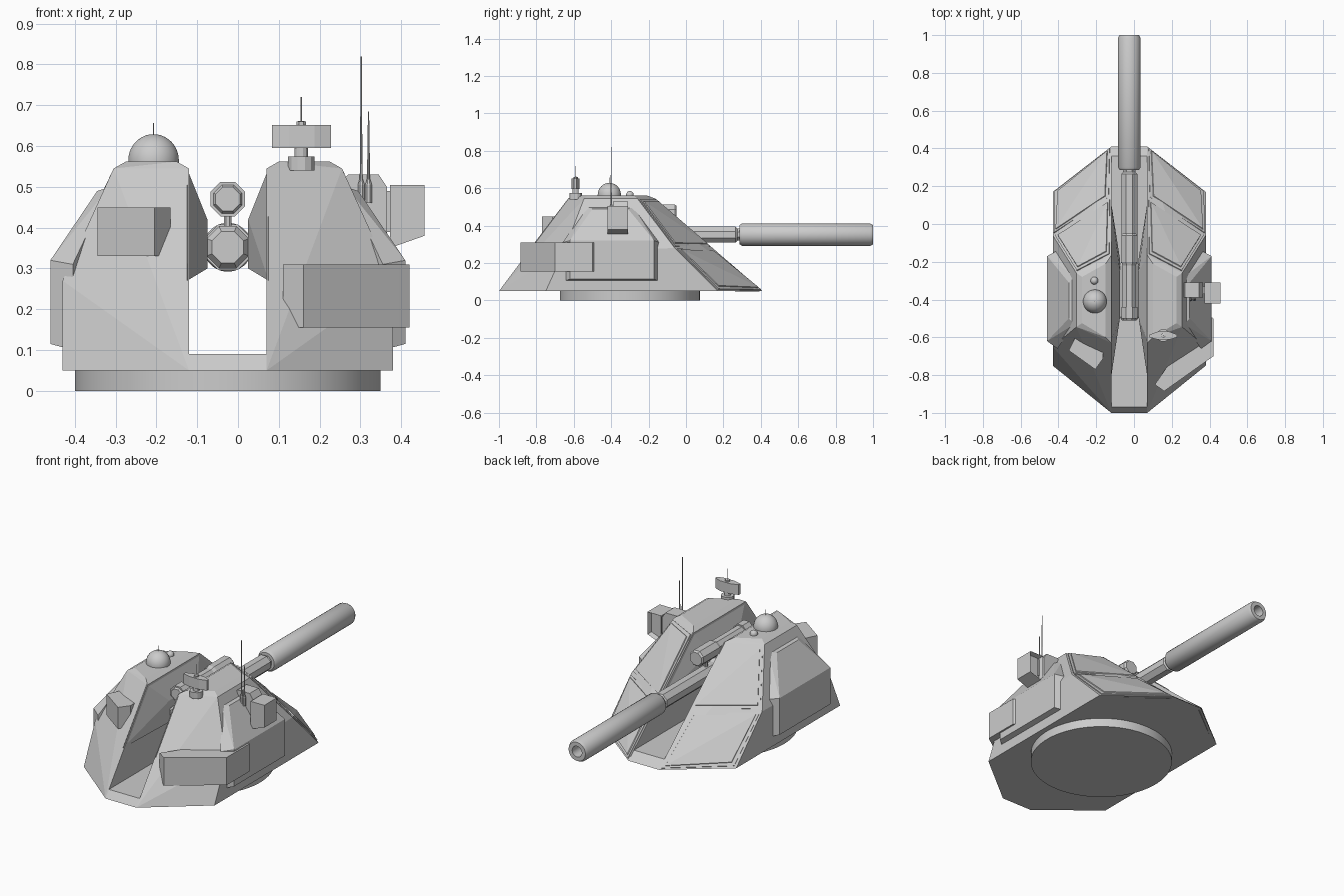
import bpy, bmesh, math
from mathutils import Vector, Matrix

if "Cube" in bpy.data.objects:
    bpy.data.objects.remove(bpy.data.objects["Cube"])

CX = -0.025  # mirror line of the turret body


def finish(name, bm, smooth=False):
    bmesh.ops.recalc_face_normals(bm, faces=bm.faces[:])
    me = bpy.data.meshes.new(name)
    bm.to_mesh(me)
    bm.free()
    ob = bpy.data.objects.new(name, me)
    bpy.context.collection.objects.link(ob)
    if smooth:
        bpy.ops.object.select_all(action='DESELECT')
        ob.select_set(True)
        bpy.context.view_layer.objects.active = ob
        bpy.ops.object.shade_smooth_by_angle(angle=math.radians(35))
    return ob


def hull(name, pts, side=None):
    """Convex solid; with side given, x is measured outwards from the mirror line."""
    bm = bmesh.new()
    for p in pts:
        bm.verts.new(p if side is None else (CX + side * p[0], p[1], p[2]))
    r = bmesh.ops.convex_hull(bm, input=bm.verts[:])
    junk = {v for v in r["geom_interior"] if isinstance(v, bmesh.types.BMVert)}
    bmesh.ops.delete(bm, geom=list(junk), context='VERTS')
    bmesh.ops.dissolve_limit(bm, angle_limit=0.03, verts=bm.verts[:], edges=bm.edges[:])
    return finish(name, bm)


def prism(name, plan, z0, z1):
    return hull(name, [(x, y, z) for x, y in plan for z in (z0, z1)])


def lathe(name, profile, at, sides, axis='Z', smooth=False):
    """Spin (radius, height) points about an axis through at."""
    bm = bmesh.new()
    rings = []
    for r, h in profile:
        ring = []
        for i in range(sides):
            a = 2 * math.pi * (i + 0.5) / sides
            ring.append(bm.verts.new((r * math.cos(a), r * math.sin(a), h)))
        rings.append(ring)
    for a, b in zip(rings, rings[1:]):
        for i in range(sides):
            j = (i + 1) % sides
            bm.faces.new((a[i], a[j], b[j], b[i]))
    bm.faces.new(rings[0])
    bm.faces.new(rings[-1])
    if axis == 'Y':
        bm.transform(Matrix.Rotation(-math.pi / 2, 4, 'X'))
    bm.transform(Matrix.Translation(at))
    return finish(name, bm, smooth)


def panel(name, quad, side, shrink=0.025, thick=0.012):
    """Raised plate lying on a four-cornered area, with a narrow stepped rim."""
    q = [Vector(p) for p in quad]
    c = sum(q, Vector()) / 4
    n = (q[2] - q[0]).cross(q[3] - q[1]).normalized()
    if n.z < 0:
        n = -n

    def ring(s, t):
        return [tuple(p + (c - p).normalized() * s + n * t) for p in q]
    hull(name + "_rim", ring(shrink * 0.6, -0.012) + ring(shrink * 0.6, thick * 0.5), side)
    hull(name, ring(shrink * 1.3, -0.01) + ring(shrink * 1.5, thick), side)


# turntable ring and slot floor
lathe("turntable", [(0.375, 0), (0.375, 0.05)], (CX, -0.3, 0), 64, smooth=True)
hull("slot_floor", [(u, y, z) for u in (-0.12, 0.07)
                    for y, z in ((-1, 0.05), (-0.97, 0.09), (0.36, 0.09), (0.41, 0.05))])

for s, tag in ((-1, "left"), (1, "right")):
    # main armoured half
    hull(tag + "_half", [
        (.095, -1, .05), (.405, -.75, .05), (.405, .17, .05), (.095, .41, .05),
        (.405, -.65, .27), (.405, -.06, .28), (.095, .137, .28),
        (.095, -.63, .545), (.28, -.545, .545), (.28, -.26, .545), (.095, -.165, .545),
        (.125, -.6, .562), (.25, -.525, .562), (.25, -.28, .562), (.125, -.21, .562)], s)
    # bulge of the inner wall that narrows the gun slot
    hull(tag + "_slot_bulge", [
        (.1, -.84, .27), (.1, -.63, .545), (.1, -.165, .545), (.1, .14, .27),
        (.05, -.5, .30), (.05, -.5, .42), (.05, -.25, .42), (.05, -.18, .30)], s)
    # side armour block
    hull(tag + "_side_armour", [
        (.38, -.66, .1), (.38, -.14, .1), (.38, -.66, .31), (.38, -.14, .31),
        (.29, -.53, .5), (.29, -.28, .5),
        (.435, -.62, .115), (.435, -.17, .115), (.435, -.62, .32), (.435, -.17, .32),
        (.32, -.5, .49), (.32, -.31, .49)], s)
    # sloped rear plates
    panel(tag + "_rear_lower_plate",
          [(.095, .41, .05), (.405, .17, .05), (.405, -.06, .28), (.095, .137, .28)], s)
    panel(tag + "_rear_upper_plate",
          [(.095, .137, .28), (.405, -.06, .28), (.28, -.26, .545), (.095, -.165, .545)], s)

# main gun: sleeve with hollow muzzle, neck, octagonal barrel and breech
gun = (CX, 0, 0.352)
lathe("gun_sleeve", [(.05, .285), (.06, .30), (.06, .985), (.052, 1.0), (.03, 1.0), (.03, .9)],
      gun, 32, 'Y', True)
lathe("gun_barrel", [(.046, -.2), (.046, .265), (.035, .275), (.035, .3)], gun, 8, 'Y')
lathe("gun_breech", [(.042, -.51), (.056, -.49), (.056, -.22), (.046, -.2)], gun, 8, 'Y')
for i in range(4):
    y = -.44 + i * .06
    lathe("breech_rib", [(.061, y), (.061, y + .025)], gun, 8, 'Y')

# recoil tube above the gun and its posts
tube = (CX, 0, 0.47)
lathe("recoil_tube", [(.032, -.51), (.038, -.5), (.038, -.22), (.046, -.2), (.046, -.06),
                      (.038, -.05)], tube, 8, 'Y')
lathe("recoil_tube_collar", [(.046, -.5), (.046, -.44)], tube, 8, 'Y')
for y in (-.46, -.14):
    lathe("tube_post", [(.01, .39), (.01, .44)], (CX, y, 0), 8)

# stowage boxes on the front
prism("left_front_box", [(-.345, -.67), (-.31, -.60), (-.165, -.67), (-.165, -.715), (-.205, -.77)],
      .33, .45)
prism("right_corner_box_front", [(.11, -.85), (.16, -.885), (.42, -.70), (.36, -.62), (.2, -.72)],
      .155, .31)
prism("right_corner_box_side", [(.36, -.72), (.395, -.718), (.42, -.70), (.42, -.50), (.40, -.485),
                                (.36, -.485)], .155, .31)

# sight on the right shoulder: housing, neck and hooded box open to the rear
hull("sight_housing", [(x, y, z) for y in (-.39, -.31) for x, z in
                       ((.24, .40), (.365, .38), (.365, .50), (.345, .53), (.27, .53), (.24, .5))])
hull("sight_neck", [(x, y, z) for x in (.35, .39) for y in (-.37, -.33) for z in (.39, .49)])
bm = bmesh.new()
corners = [(.372, .35), (.457, .38), (.457, .505), (.372, .505)]
front = [bm.verts.new((x, -.42, z)) for x, z in corners]
back = [bm.verts.new((x, -.31, z)) for x, z in corners]
bm.faces.new(front)
opening = bm.faces.new(back)
for i in range(4):
    j = (i + 1) % 4
    bm.faces.new((front[i], front[j], back[j], back[i]))
bmesh.ops.recalc_face_normals(bm, faces=bm.faces[:])
bmesh.ops.inset_region(bm, faces=[opening], thickness=.012)
bmesh.ops.translate(bm, verts=opening.verts[:], vec=(0, -.025, 0))
finish("sight_box", bm)

# whip antennas
for x, y, top in ((.302, -.4, .82), (.32, -.4, .685)):
    lathe("whip_antenna", [(.009, .46), (.009, .505), (.004, .52), (.003, .6), (.0015, top)],
          (x, y, 0), 8)

# dome, its aerial and the small knob behind it
arc = [(math.cos(a), math.sin(a)) for a in (math.radians(9 * i) for i in range(10))]
lathe("dome", [(.062, .55)] + [(.062 * c + .0005, .565 + .064 * s) for c, s in arc],
      (-.207, -.41, 0), 24, smooth=True)
lathe("dome_aerial", [(.0015, .62), (.0015, .657)], (-.207, -.41, 0), 6)
lathe("knob", [(.02, .53)] + [(.02 * c + .0005, .565 + .02 * s) for c, s in arc],
      (-.21, -.3, 0), 16, smooth=True)

# radar: base, mast, angled panel and aerial
lathe("radar_base", [(.034, .54), (.034, .575)], (.155, -.59, 0), 12)
lathe("radar_mast", [(.017, .57), (.017, .60)], (.155, -.59, 0), 12)
prism("radar_panel", [(.083, -.60), (.125, -.612), (.188, -.612), (.228, -.60), (.228, -.585),
                      (.188, -.57), (.125, -.57), (.083, -.585)], .595, .652)
lathe("radar_aerial", [(.013, .65), (.013, .66), (.002, .662), (.002, .72)], (.155, -.59, 0), 8)
